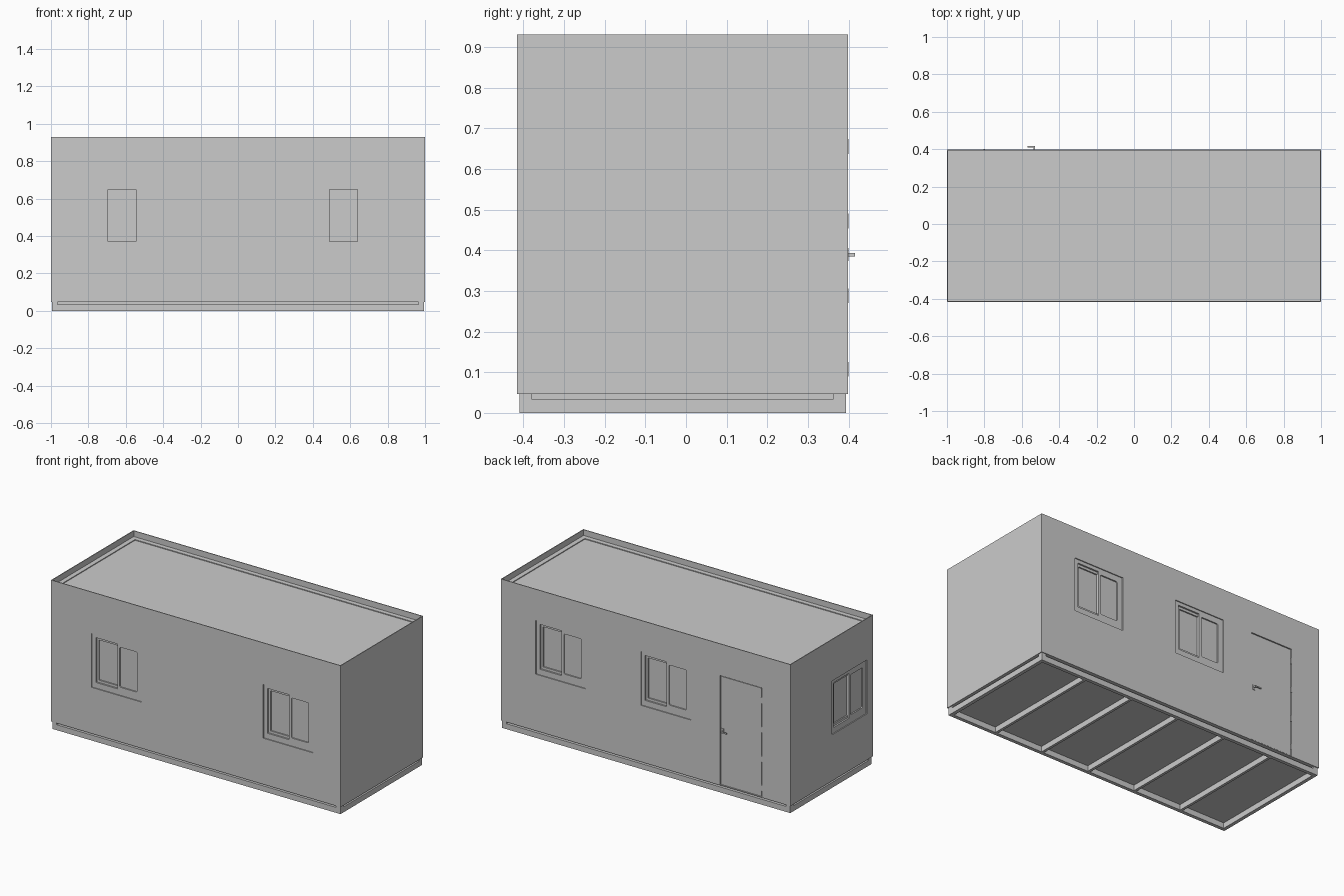
import bpy, bmesh
from math import radians
from mathutils import Matrix

if "Cube" in bpy.data.objects:
    bpy.data.objects.remove(bpy.data.objects["Cube"])

X, Y0, Y1, TOP, FLOOR = 1.0, -0.416, 0.398, 0.93, 0.047


def box(name, lo, hi, m=Matrix(), bevel=0.0):
    """Box between two corners; bevel rounds the edges running along local y."""
    bm = bmesh.new()
    bmesh.ops.create_cube(bm, size=1)
    for v in bm.verts:
        v.co = [(a + b) / 2 + c * (b - a) for a, b, c in zip(lo, hi, v.co)]
    if bevel:
        edges = [e for e in bm.edges
                 if abs(e.verts[0].co.y - e.verts[1].co.y) > 1e-4]
        bmesh.ops.bevel(bm, geom=edges, offset=bevel, segments=3,
                        profile=0.5, affect='EDGES')
    bmesh.ops.transform(bm, matrix=m, verts=bm.verts)
    bmesh.ops.recalc_face_normals(bm, faces=bm.faces)
    mesh = bpy.data.meshes.new(name)
    bm.to_mesh(mesh)
    bm.free()
    ob = bpy.data.objects.new(name, mesh)
    bpy.context.collection.objects.link(ob)
    return ob


def cut(target, *args, **kw):
    """Subtract a box from target."""
    tool = box("cutter", *args, **kw)
    mod = target.modifiers.new("cut", 'BOOLEAN')
    mod.operation, mod.solver, mod.object = 'DIFFERENCE', 'EXACT', tool
    bpy.context.view_layer.objects.active = target
    bpy.ops.object.modifier_apply(modifier=mod.name)
    bpy.data.objects.remove(tool, do_unlink=True)


# Cabin shell with thin roof parapet and shallow roof tray
shell = box("cabin_shell", (-X, Y0, FLOOR), (X, Y1, TOP))
e = 0.005
cut(shell, (-X + e, Y0 + e, TOP - 0.036), (X - e, Y1 - e, TOP + 0.1))
i = 0.034
cut(shell, (-X + i, Y0 + i, TOP - 0.041), (X - i, Y1 - i, TOP + 0.1))


def window(name, pos, turn):
    """Sliding window: local x to the right, -y outward, origin on the wall."""
    m = Matrix.Translation(pos) @ Matrix.Rotation(radians(turn), 4, 'Z')
    # frame recess, then the rear and front sash openings
    cut(shell, (-0.1725, -0.1, -0.168), (0.1725, 0.006, 0.168), m)
    cut(shell, (-0.1475, -0.1, -0.133), (0.0025, 0.024, 0.147), m, bevel=0.002)
    cut(shell, (0.0175, -0.1, -0.118), (0.1375, 0.014, 0.132), m, bevel=0.008)
    # rear sash bars set inside the left opening
    for part, lo, hi in (("left", (-0.1475, -0.133), (-0.133, 0.147)),
                         ("bottom", (-0.133, -0.133), (0.0025, -0.118)),
                         ("top", (-0.133, 0.132), (0.0025, 0.147))):
        box(f"{name}_rear_sash_{part}", (lo[0], 0.016, lo[1]),
            (hi[0], 0.026, hi[1]), m)


window("front_window_left", (-0.5475, Y0, 0.503), 0)
window("front_window_right", (0.6375, Y0, 0.503), 0)
window("back_window_outer", (0.587, Y1, 0.568), 180)
window("back_window_inner", (-0.139, Y1, 0.568), 180)
window("end_window", (-X, -0.185, 0.503), -90)

# Door leaf in a shallow recess
cut(shell, (-0.803, Y1 - 0.012, 0.05), (-0.513, Y1 + 0.1, 0.732))
box("door_leaf", (-0.799, Y1 - 0.014, 0.053), (-0.517, Y1 - 0.003, 0.728))

# Hinges
for k, z in enumerate((0.107, 0.288, 0.472, 0.655)):
    box(f"door_hinge_{k + 1}", (-0.805, Y1 - 0.005, z - 0.018),
        (-0.797, Y1 + 0.002, z + 0.018))

# Lever handle
box("handle_plate", (-0.54, Y1 - 0.005, 0.373), (-0.524, Y1 + 0.001, 0.405))
box("handle_stem", (-0.536, Y1 - 0.004, 0.385), (-0.529, 0.416, 0.393))
box("handle_lever", (-0.57, 0.410, 0.385), (-0.529, 0.416, 0.393))

# Base frame: rails, corner blocks, floor panel and joists
bx, b0, b1, rail = 0.995, -0.41, 0.393, 0.034
w = 0.022
for s, side in ((-1, "left"), (1, "right")):
    xs = sorted((s * bx, s * (bx - w)))
    box(f"base_rail_{side}", (xs[0], b0, 0), (xs[1], b1, rail))
    xs = sorted((s * bx, s * (bx - 0.03)))
    box(f"corner_block_front_{side}", (xs[0], b0, rail), (xs[1], b0 + 0.03, FLOOR))
    box(f"corner_block_back_{side}", (xs[0], b1 - 0.03, rail), (xs[1], b1, FLOOR))
box("base_rail_front", (-bx + w, b0, 0), (bx - w, b0 + w, rail))
box("base_rail_back", (-bx + w, b1 - w, 0), (bx - w, b1, rail))
box("floor_panel", (-bx + 0.02, b0 + 0.02, rail), (bx - 0.02, b1 - 0.02, FLOOR))
for k in range(5):
    x = (k - 2) / 3
    box(f"floor_joist_{k + 1}", (x - 0.008, b0 + w, 0), (x + 0.008, b1 - w, rail))
